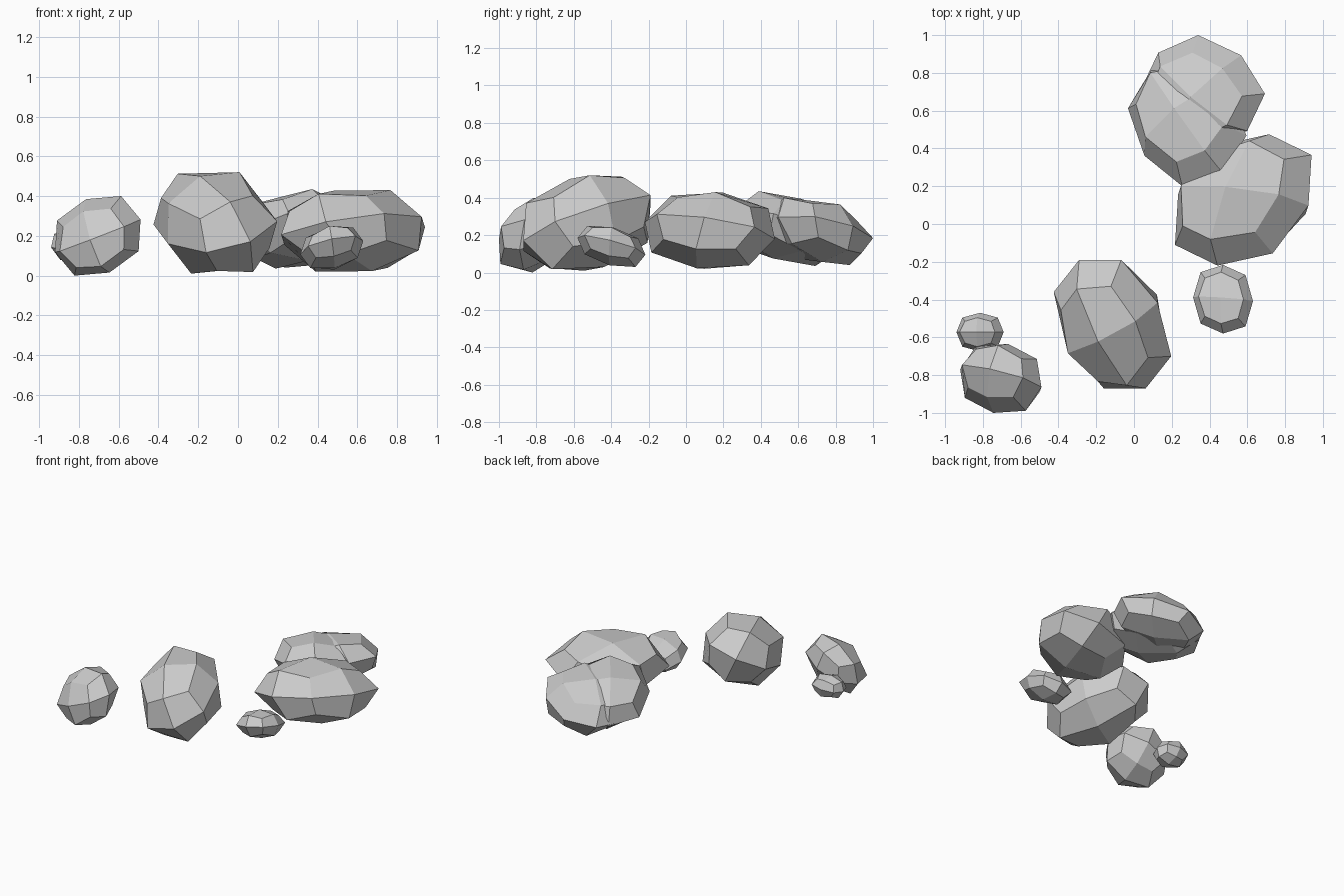
import bpy, bmesh
from mathutils import Vector

if "Cube" in bpy.data.objects:
    bpy.data.objects.remove(bpy.data.objects["Cube"])

# Weight for face-centre, edge and corner points of a once-rounded cube
ROUND = {1: 1.0, 2: 0.75, 3: 0.556}


def rock(name, lo, hi, a, b, c):
    """24-sided boulder with leaning axes a, b, c, fitted into the box lo..hi."""
    bm = bmesh.new()
    bmesh.ops.create_cube(bm, size=2)
    bmesh.ops.subdivide_edges(bm, edges=bm.edges[:], cuts=1, use_grid_fill=True)
    a, b, c = Vector(a), Vector(b), Vector(c)
    for v in bm.verts:
        p = [round(k) for k in v.co]
        w = ROUND[sum(abs(k) for k in p)]
        v.co = (a * p[0] + b * p[1] + c * p[2]) * w
    for i in range(3):
        half = max(v.co[i] for v in bm.verts)
        for v in bm.verts:
            v.co[i] = (lo[i] + hi[i]) / 2 + v.co[i] / half * (hi[i] - lo[i]) / 2
    bmesh.ops.recalc_face_normals(bm, faces=bm.faces[:])
    mesh = bpy.data.meshes.new(name)
    bm.to_mesh(mesh)
    bm.free()
    obj = bpy.data.objects.new(name, mesh)
    bpy.context.collection.objects.link(obj)
    return obj


# Left pair
rock("pebble_left", (-.94, -.675, .065), (-.69, -.47, .24),
     (.125, 0, .01), (0, .105, .01), (-.02, 0, .085))
rock("rock_left", (-.92, -1.0, 0), (-.49, -.635, .40),
     (.22, -.045, .08), (.06, -.05, -.18), (-.04, -.18, -.02))

# Middle boulder
rock("boulder_middle", (-.425, -.87, .01), (.197, -.19, .52),
     (-.08, -.09, .225), (-.185, .33, .09), (.25, .11, .1))

# Right group
rock("pebble_right", (.313, -.58, .03), (.63, -.217, .25),
     (.16, -.01, .03), (0, .18, -.04), (-.015, .01, .09))
rock("boulder_right", (.217, -.22, .02), (.94, .475, .43),
     (.365, -.03, .07), (-.145, -.35, .045), (-.1, .07, .2))
rock("boulder_back_front", (-.032, .2, .035), (.595, .88, .435),
     (-.23, -.195, .0), (.195, -.30, .12), (-.07, .08, .18))
rock("boulder_back", (.035, .40, .04), (.693, 1.0, .40),
     (.22, .21, .03), (.255, -.225, .08), (-.07, -.03, .17))
